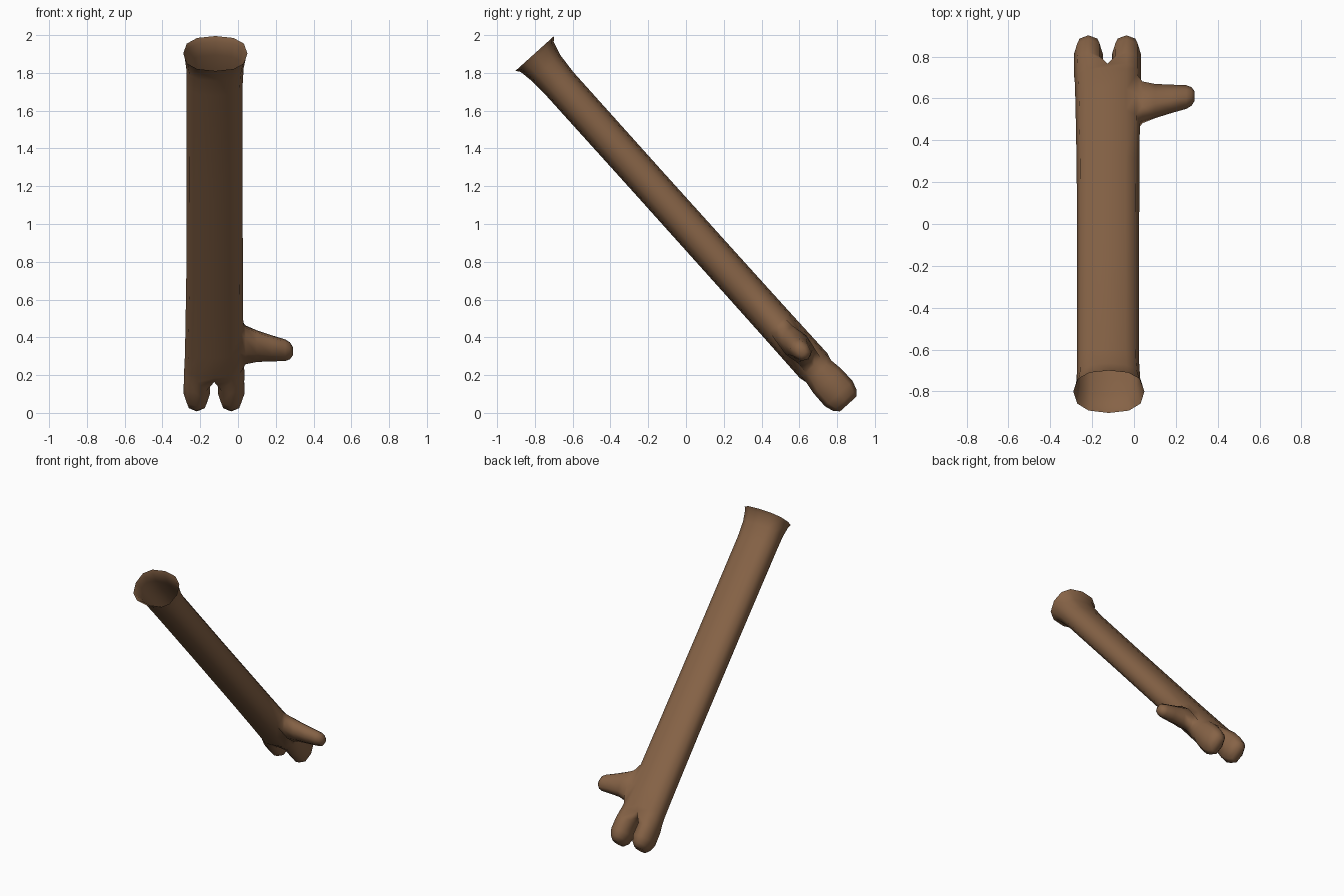
import bpy, bmesh, math
from mathutils import Vector

if "Cube" in bpy.data.objects:
    bpy.data.objects.remove(bpy.data.objects["Cube"])

# Arm axis (S) slopes down to the back; N is the thickness direction
S = Vector((0, 0.669, -0.743))
N = Vector((0, 0.743, 0.669))
ORIGIN = Vector((0, 0, 1.0))
bm = bmesh.new()


def point(x, s, n):
    return bm.verts.new(ORIGIN + Vector((x, 0, 0)) + S * s + N * n)


def soft(v, p=0.82):
    # rounded-box cross-section
    return math.copysign(abs(v) ** p, v) if abs(v) > 1e-6 else 0.0


def skin(a, b, skip=()):
    k = len(a)
    for i in range(k):
        if i not in skip:
            j = (i + 1) % k
            bm.faces.new((a[i], a[j], b[j], b[i]))


# Forearm and palm: open flared cuff, then straight sleeve (s, centre x, half width, n centre, half thickness)
rows = [(-1.207, -0.12, 0.17, 0.009, 0.138), (-1.185, -0.12, 0.163, 0.006, 0.118),
        (-1.11, -0.122, 0.152, 0.002, 0.102), (-1.0, -0.124, 0.149, 0, 0.095),
        (-0.3, -0.124, 0.148, 0, 0.094), (0.4, -0.124, 0.150, 0, 0.095),
        (0.72, -0.125, 0.153, 0, 0.096), (0.87, -0.125, 0.155, 0, 0.097),
        (1.01, -0.126, 0.157, 0, 0.098)]
rings = []
for s, cx, w, nc, h in rows:
    ring = []
    for k in range(12):
        a = math.radians(30 * k)
        ring.append(point(cx + w * soft(math.sin(a)), s, nc + h * soft(math.cos(a))))
    rings.append(ring)
for r in range(len(rings) - 1):
    # leave a hole on the right side for the thumb
    skin(rings[r], rings[r + 1], (2, 3) if r in (6, 7) else ())

# Two fingers: the last ring splits at a crotch
last = rings[-1]
valley = []
for k in range(12):
    a = math.radians(30 * k)
    dip = 0.085 if k in (0, 6) else 0.099
    valley.append(point(-0.126 + 0.16 * soft(math.sin(a)), 1.05, dip * soft(math.cos(a))))
skin(last, valley)
crotch = point(-0.126, 1.06, 0)
for side, cx in ((1, -0.036), (-1, -0.218)):
    loop = [crotch] + [valley[(side * k) % 12] for k in range(7)]
    for s, w, h in ((1.12, 0.069, 0.098), (1.21, 0.070, 0.099), (1.255, 0.056, 0.084), (1.283, 0.033, 0.058)):
        new = []
        for i in range(8):
            a = math.radians(45 * i)
            new.append(point(cx - side * w * soft(math.cos(a)), s, h * soft(math.sin(a))))
        skin(loop, new)
        loop = new
    bm.faces.new(loop)

# Thumb: grown out of the hole in the right side
a, b, c = rings[6], rings[7], rings[8]
loop = [a[3], a[4], b[4], c[4], c[3], c[2], b[2], a[2]]
for x, s, hs, hn in ((0.04, 0.865, 0.122, 0.074), (0.10, 0.874, 0.096, 0.064), (0.18, 0.890, 0.076, 0.056),
                     (0.25, 0.903, 0.062, 0.048), (0.275, 0.907, 0.048, 0.038), (0.29, 0.910, 0.024, 0.02)):
    new = []
    for i in range(8):
        t = math.radians(45 * i)
        new.append(point(x, s - hs * soft(math.cos(t), 0.9), 0.004 - hn * soft(math.sin(t), 0.9)))
    skin(loop, new)
    loop = new
bm.faces.new(loop)

bmesh.ops.recalc_face_normals(bm, faces=bm.faces)
# make sure the open shell faces outward
probe = min(bm.faces, key=lambda f: (f.calc_center_median() - (ORIGIN + S * 0.05 + Vector((0.05, 0, 0)))).length)
centre = probe.calc_center_median()
axis = ORIGIN + Vector((-0.125, 0, 0)) + S * (centre - ORIGIN).dot(S)
if probe.normal.dot(centre - axis) < 0:
    bmesh.ops.reverse_faces(bm, faces=bm.faces)
for f in bm.faces:
    f.smooth = True

mesh = bpy.data.meshes.new("arm_with_hand")
bm.to_mesh(mesh)
bm.free()
arm = bpy.data.objects.new("arm_with_hand", mesh)
bpy.context.collection.objects.link(arm)

brown = bpy.data.materials.new("brown")
brown.diffuse_color = (0.24, 0.125, 0.062, 1)
brown.use_nodes = True
brown.node_tree.nodes["Principled BSDF"].inputs["Base Color"].default_value = brown.diffuse_color
mesh.materials.append(brown)
